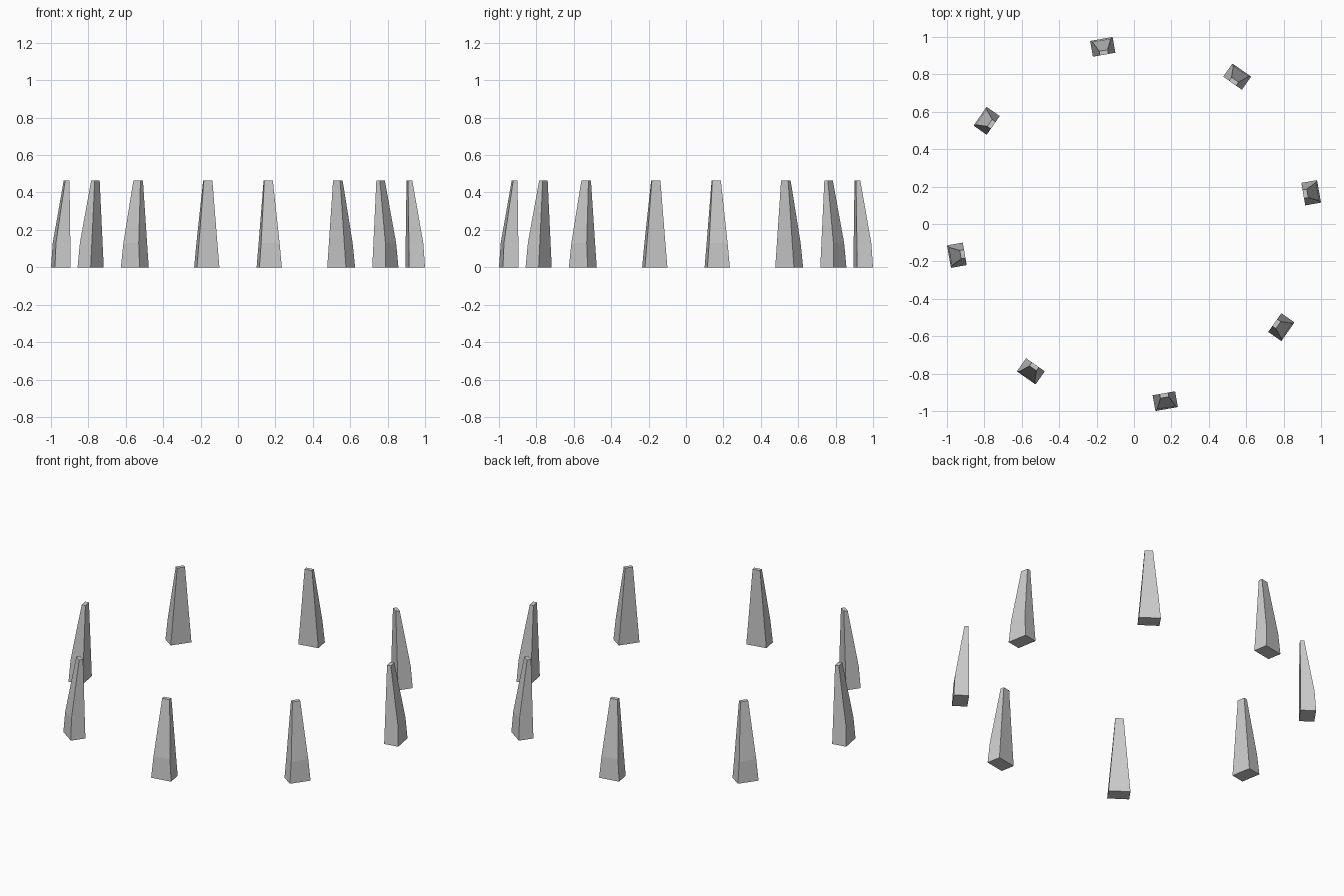
import bpy, bmesh, math
from mathutils import Matrix

if "Cube" in bpy.data.objects:
    bpy.data.objects.remove(bpy.data.objects["Cube"])

COUNT = 8
START = math.radians(10)
INNER = 0.919
# (height, outer radius, tangential width)
SECTIONS = [(0.0, 1.0045, 0.122), (0.13, 0.997, 0.1), (0.465, 0.942, 0.046)]


def make_prong(name, angle):
    """Tapered prong: upright inner face, outer face bending inwards."""
    bm = bmesh.new()
    rings = []
    for z, outer, width in SECTIONS:
        h = width / 2
        corners = [(INNER, -h), (outer, -h), (outer, h), (INNER, h)]
        rings.append([bm.verts.new((x, y, z)) for x, y in corners])
    bm.faces.new(rings[0][::-1])
    bm.faces.new(rings[-1])
    for low, high in zip(rings, rings[1:]):
        for i in range(4):
            j = (i + 1) % 4
            bm.faces.new((low[i], low[j], high[j], high[i]))
    bm.transform(Matrix.Rotation(angle, 4, 'Z'))
    bmesh.ops.recalc_face_normals(bm, faces=bm.faces)
    mesh = bpy.data.meshes.new(name)
    bm.to_mesh(mesh)
    bm.free()
    bpy.context.collection.objects.link(bpy.data.objects.new(name, mesh))


# Ring of prongs
for k in range(COUNT):
    make_prong(f"prong_{k + 1}", START + k * math.tau / COUNT)
